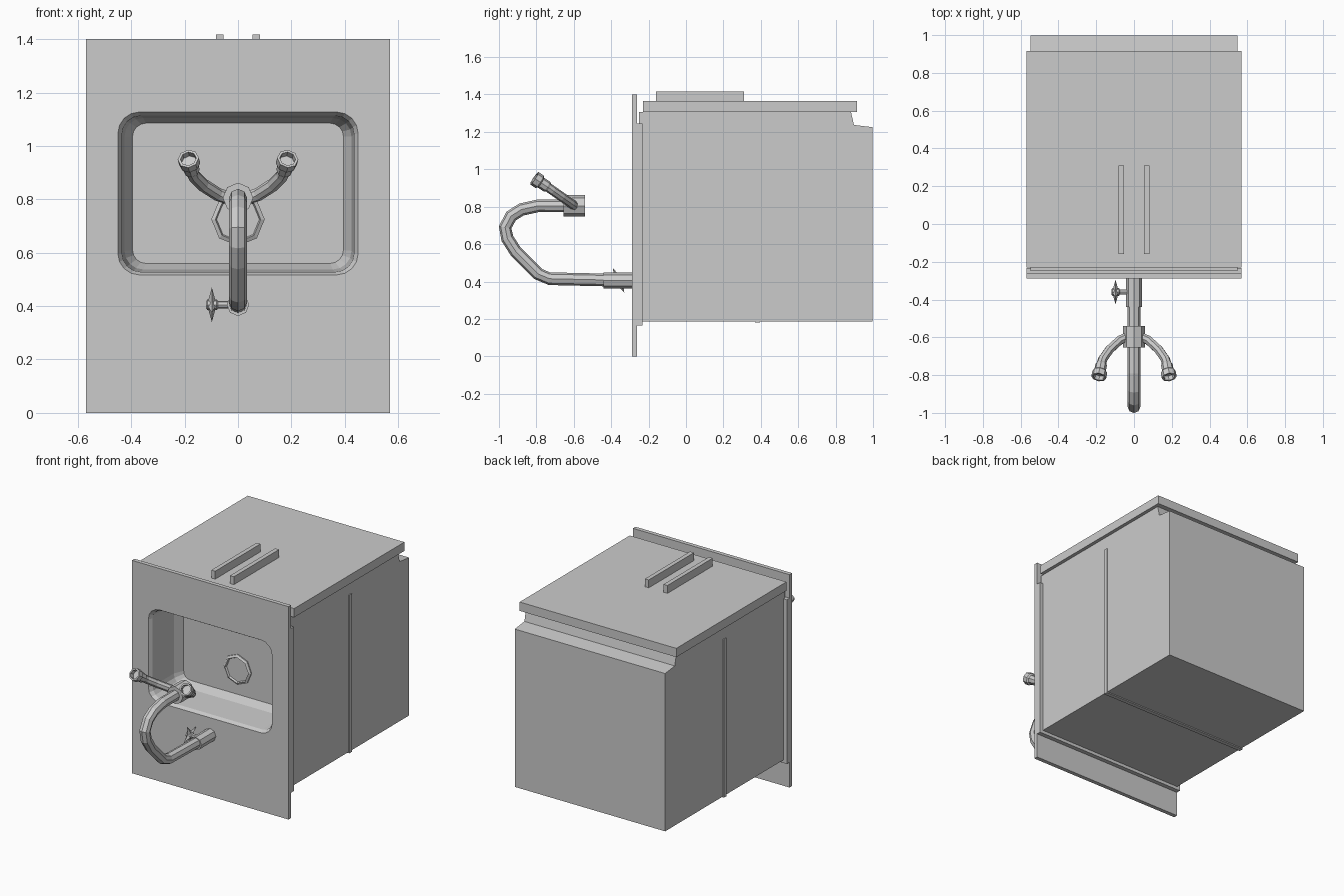
import bpy, bmesh, math
from mathutils import Vector

if "Cube" in bpy.data.objects:
    bpy.data.objects.remove(bpy.data.objects["Cube"])

grey = bpy.data.materials.new("plain_grey")
grey.diffuse_color = (0.6, 0.6, 0.6, 1)
grey.use_nodes = True
grey.node_tree.nodes["Principled BSDF"].inputs["Base Color"].default_value = grey.diffuse_color


def finish(name, bm):
    bmesh.ops.remove_doubles(bm, verts=bm.verts, dist=1e-5)
    bmesh.ops.recalc_face_normals(bm, faces=bm.faces)
    me = bpy.data.meshes.new(name)
    bm.to_mesh(me)
    bm.free()
    me.materials.append(grey)
    ob = bpy.data.objects.new(name, me)
    bpy.context.collection.objects.link(ob)
    return ob


def box(name, x0, x1, y0, y1, z0, z1):
    bm = bmesh.new()
    bmesh.ops.create_cube(bm, size=1)
    for v in bm.verts:
        v.co = ((x0 + x1) / 2 + v.co.x * (x1 - x0),
                (y0 + y1) / 2 + v.co.y * (y1 - y0),
                (z0 + z1) / 2 + v.co.z * (z1 - z0))
    return finish(name, bm)


def skin(name, rings, cap_start=False, cap_end=False):
    """Join equal-length closed rings of points into a surface."""
    bm = bmesh.new()
    vr = [[bm.verts.new(p) for p in r] for r in rings]
    n = len(vr[0])
    for a, b in zip(vr, vr[1:]):
        for i in range(n):
            j = (i + 1) % n
            bm.faces.new((a[i], a[j], b[j], b[i]))
    if cap_start:
        bm.faces.new(vr[0])
    if cap_end:
        bm.faces.new(vr[-1])
    return finish(name, bm)


def round_rect(hx, z0, z1, r, y, steps=4):
    pts = []
    corners = [(hx - r, z1 - r), (-hx + r, z1 - r), (-hx + r, z0 + r), (hx - r, z0 + r)]
    for k, (cx, cz) in enumerate(corners):
        for s in range(steps + 1):
            a = (k + s / steps) * math.pi / 2
            pts.append(Vector((cx + r * math.cos(a), y, cz + r * math.sin(a))))
    return pts


def ring(c, d, ref, r, sides):
    d = d.normalized()
    u = (ref - d * ref.dot(d)).normalized()
    w = d.cross(u)
    return [c + (u * math.cos(t) + w * math.sin(t)) * r
            for t in (2 * math.pi * i / sides for i in range(sides))]


def lathe(name, origin, axis, ref, profile, sides=8):
    """Turned part: profile of (radius, distance along axis)."""
    o, d, ref = Vector(origin), Vector(axis).normalized(), Vector(ref)
    return skin(name, [ring(o + d * t, d, ref, r, sides) for r, t in profile], True, True)


def tube(name, pts, r, ref, sides=8):
    pts = [Vector(p) for p in pts]
    rings = []
    for i, p in enumerate(pts):
        a, b = pts[max(i - 1, 0)], pts[min(i + 1, len(pts) - 1)]
        rings.append(ring(p, b - a, Vector(ref), r, sides))
    return skin(name, rings, True, True)


# countertop slab with basin
skin("countertop_and_basin", [
    round_rect(0.46, 0.51, 1.135, 0.08, -0.262),
    round_rect(0.57, 0, 1.4, 0, -0.262),
    round_rect(0.57, 0, 1.4, 0, -0.289),
    round_rect(0.45, 0.517, 1.127, 0.08, -0.289),
    round_rect(0.435, 0.528, 1.113, 0.07, -0.265),
    round_rect(0.425, 0.537, 1.105, 0.07, -0.06),
    round_rect(0.395, 0.56, 1.085, 0.05, 0.0),
], cap_end=True)

# lip under the countertop
lip = [(0.5, 0.23, 1.2, -0.262), (0.57, 0.166, 1.246, -0.262),
       (0.57, 0.166, 1.246, -0.233), (0.5, 0.23, 1.2, -0.233)]
skin("countertop_lip", [round_rect(hx, a, b, 0, y) for hx, a, b, y in lip])

# cabinet body, open behind the countertop, with toe kick notch
bm = bmesh.new()
prof = [(-0.25, 0.187), (0.998, 0.187), (0.998, 1.225), (0.898, 1.237), (0.882, 1.307), (-0.25, 1.307)]
L, R = [[bm.verts.new((x, y, z)) for y, z in prof] for x in (-0.547, 0.547)]
bm.faces.new(L)
bm.faces.new(R)
for i in range(len(prof) - 1):
    bm.faces.new((L[i], L[i + 1], R[i + 1], R[i]))
finish("cabinet_body", bm)

# seam band round sides and underside
box("seam_band", -0.553, 0.553, 0.368, 0.396, 0.18, 1.22)

# doors and handles
box("cabinet_doors", -0.57, 0.57, -0.23, 0.915, 1.307, 1.365)
for s, side in ((-1, "left"), (1, "right")):
    box("door_handle_" + side, s * 0.068 - 0.014, s * 0.068 + 0.014, -0.16, 0.31, 1.36, 1.417)

# drain ring
lathe("drain_ring", (0, 0.005, 0.725), (0, -1, 0), (1, 0, 0),
      [(0.1, 0), (0.1, 0.012), (0.085, 0.02), (0.08, 0.008)])

# tap base, pipe and spout collar
lathe("tap_base", (0, -0.27, 0.405), (0, -1, 0), (0, 0, 1), [(0.042, 0), (0.042, 0.17)])
tube("tap_pipe", [(0, y, z) for y, z in (
    (-0.42, 0.408), (-0.73, 0.415), (-0.79, 0.44), (-0.91, 0.56), (-0.955, 0.63),
    (-0.967, 0.69), (-0.935, 0.75), (-0.88, 0.785), (-0.79, 0.805), (-0.62, 0.805))],
    0.034, (1, 0, 0))
lathe("spout_collar", (0, -0.655, 0.805), (0, 1, 0), (0, 0, 1),
      [(0.057, 0), (0.057, 0.115), (0.042, 0.115), (0.042, 0.09)])

# two curved side arms with nozzles
for s, side in ((-1, "left"), (1, "right")):
    tube("side_arm_" + side, [
        (s * 0.02, -0.59, 0.80), (s * 0.075, -0.615, 0.818), (s * 0.13, -0.665, 0.853),
        (s * 0.165, -0.715, 0.888), (s * 0.18, -0.76, 0.92)], 0.025, (0, 0.55, 0.83))
    lathe("nozzle_" + side, (s * 0.172, -0.735, 0.902), (s * 0.16, -0.85, 0.56), (0, 0.55, 0.83),
          [(0.025, 0), (0.031, 0.012), (0.031, 0.05), (0.04, 0.058), (0.04, 0.092),
           (0.03, 0.092), (0.03, 0.065)])

# side valve: stem and four-pointed wheel
lathe("valve_stem", (-0.02, -0.36, 0.405), (-1, 0, 0), (0, 0, 1),
      [(0.014, 0), (0.014, 0.055), (0.02, 0.06), (0.02, 0.095), (0.012, 0.1)])
star = []
for i in range(8):
    a = math.radians(25 + 45 * i)
    r = 0.072 if i % 2 == 0 else 0.026
    star.append((-0.098, -0.36 + r * math.cos(a), 0.405 + r * math.sin(a)))
bm = bmesh.new()
edge = [bm.verts.new(p) for p in star]
for x in (-0.08, -0.116):
    hub = bm.verts.new((x, -0.36, 0.405))
    for i in range(8):
        bm.faces.new((edge[i], edge[(i + 1) % 8], hub))
finish("valve_wheel", bm)
